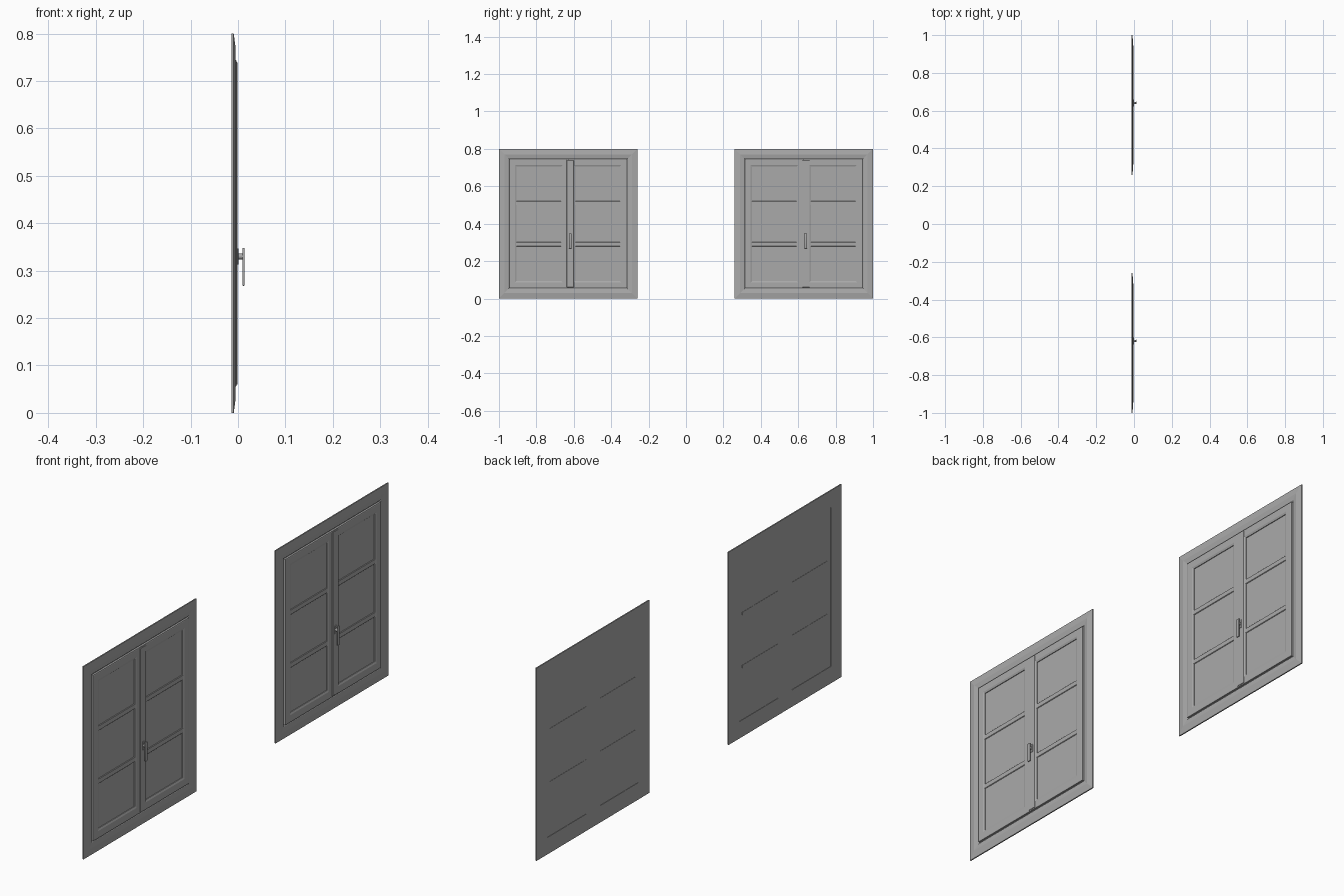
import bpy, bmesh, math
from mathutils import Matrix

cube = bpy.data.objects.get("Cube")
if cube:
    bpy.data.objects.remove(cube, do_unlink=True)

grey = bpy.data.materials.new("plain grey")
grey.use_nodes = True
GREY = (0.4, 0.4, 0.4, 1)
grey.diffuse_color = GREY
grey.node_tree.nodes["Principled BSDF"].inputs["Base Color"].default_value = GREY

WIDTH, HEIGHT = 0.74, 0.8


def finish(bm, name, shift, smooth=False):
    bmesh.ops.recalc_face_normals(bm, faces=bm.faces)
    mesh = bpy.data.meshes.new(name)
    bm.to_mesh(mesh)
    bm.free()
    mesh.materials.append(grey)
    obj = bpy.data.objects.new(name, mesh)
    obj.location.y = shift
    bpy.context.scene.collection.objects.link(obj)
    if smooth:
        bpy.ops.object.select_all(action="DESELECT")
        obj.select_set(True)
        bpy.context.view_layer.objects.active = obj
        bpy.ops.object.shade_smooth_by_angle(angle=math.radians(35))
    return obj


def moulding(name, shift, y, z, profile):
    """Mitred rectangular ring swept from (inset, depth) points."""
    bm = bmesh.new()
    rings = []
    for inset, x in profile:
        a, b, c, d = y[0] + inset, y[1] - inset, z[0] + inset, z[1] - inset
        rings.append([bm.verts.new((x, *p)) for p in ((a, c), (b, c), (b, d), (a, d))])
    for i, ring in enumerate(rings):
        last = rings[i - 1]
        for k in range(4):
            n = (k + 1) % 4
            bm.faces.new((last[k], last[n], ring[n], ring[k]))
    return finish(bm, name, shift)


def box(name, shift, x, y, z, bevel=0, segments=1):
    bm = bmesh.new()
    size = [r[1] - r[0] for r in (x, y, z)]
    mid = [(r[0] + r[1]) / 2 for r in (x, y, z)]
    bmesh.ops.create_cube(bm, size=1, matrix=Matrix.Translation(mid) @ Matrix.Diagonal((*size, 1)))
    if bevel:
        bmesh.ops.bevel(bm, geom=bm.edges[:], offset=bevel, segments=segments,
                        affect="EDGES", profile=0.5)
    return finish(bm, name, shift, segments > 1)


def rod(name, shift, x, y, z, radius):
    bm = bmesh.new()
    place = Matrix.Translation(((x[0] + x[1]) / 2, y, z)) @ Matrix.Rotation(math.pi / 2, 4, "Y")
    bmesh.ops.create_cone(bm, cap_ends=True, segments=16, radius1=radius, radius2=radius,
                          depth=x[1] - x[0], matrix=place)
    return finish(bm, name, shift, True)


def window(side, shift):
    # Outer frame with a sloped face and a gutter around the sashes
    moulding(side + "_frame", shift, (0, WIDTH), (0, HEIGHT),
             [(0, -0.014), (0, -0.009), (0.03, -0.005), (0.05, -0.008),
              (0.055, -0.012), (0.07, -0.012), (0.07, -0.014)])
    box(side + "_glass", shift, (-0.0125, -0.009), (0.06, 0.68), (0.06, 0.74))
    box(side + "_back_mullion", shift, (-0.014, -0.012), (0.325, 0.415), (0.07, 0.73))

    # Two sashes, each with two glazing bars
    for leaf, y in (("first", (0.056, 0.37)), ("second", (0.37, 0.684))):
        moulding(f"{side}_{leaf}_sash", shift, y, (0.056, 0.744),
                 [(0, -0.012), (0, -0.004), (0.003, -0.003), (0.03, -0.003),
                  (0.038, -0.006), (0.038, -0.012)])
        for i in (1, 2):
            z = 0.07 + i * 0.66 / 3
            inner = (y[0] + 0.034, y[1] - 0.034)
            box(f"{side}_{leaf}_bar_{i}", shift, (-0.0095, -0.005), inner,
                (z - 0.011, z + 0.011), 0.002)
            box(f"{side}_{leaf}_back_bar_{i}", shift, (-0.0135, -0.012), inner,
                (z - 0.006, z + 0.006))

    # Cover strip and handle
    box(side + "_cover_strip", shift, (-0.004, -0.001), (0.362, 0.4), (0.06, 0.74), 0.001)
    box(side + "_handle_plate", shift, (-0.002, 0.001), (0.374, 0.388), (0.313, 0.347), 0.001)
    rod(side + "_handle_neck", shift, (0, 0.011), 0.381, 0.33, 0.006)
    box(side + "_handle_lever", shift, (0.009, 0.014), (0.374, 0.388), (0.268, 0.348), 0.002, 3)


window("right", -1)
window("left", 1 - WIDTH)
